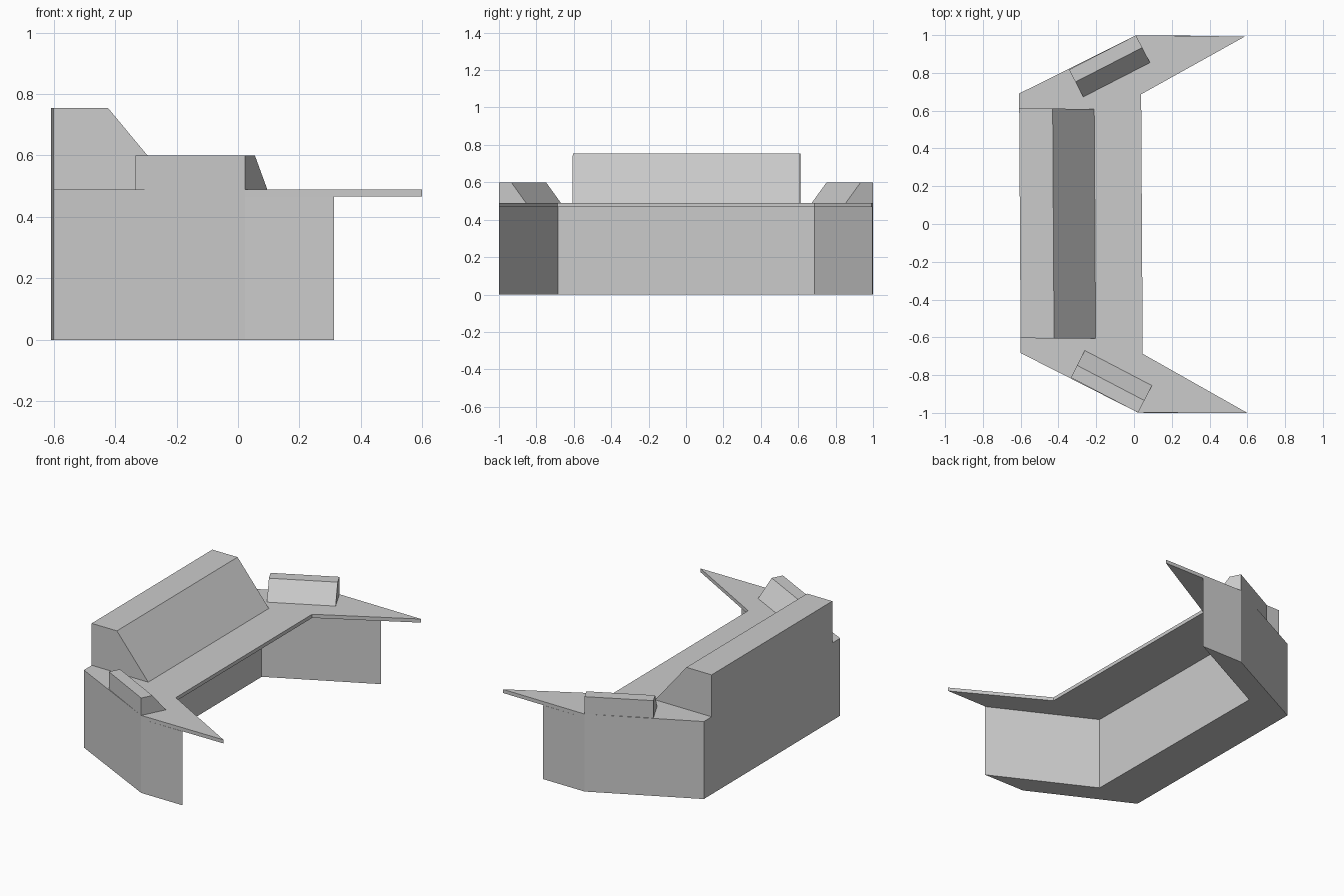
import bpy, bmesh

cube = bpy.data.objects.get("Cube")
if cube:
    bpy.data.objects.remove(cube, do_unlink=True)

grey = bpy.data.materials.new("plain grey")
grey.use_nodes = True
colour = (0.6, 0.6, 0.6, 1)
grey.diffuse_color = colour
grey.node_tree.nodes["Principled BSDF"].inputs["Base Color"].default_value = colour

SKEW = 0.006  # the desk is slightly out of square


def extrude(name, start, offset):
    """Prism from a closed 3D polygon swept along an offset."""
    bm = bmesh.new()
    face = bm.faces.new([bm.verts.new(p) for p in start])
    swept = bmesh.ops.extrude_face_region(bm, geom=[face], use_keep_orig=True)
    moved = [v for v in swept["geom"] if isinstance(v, bmesh.types.BMVert)]
    bmesh.ops.translate(bm, verts=moved, vec=offset)
    for v in bm.verts:
        x, y = v.co.x, v.co.y
        v.co.x, v.co.y = x - SKEW * y, y - SKEW * x
    bmesh.ops.recalc_face_normals(bm, faces=bm.faces)
    mesh = bpy.data.meshes.new(name)
    bm.to_mesh(mesh)
    bm.free()
    mesh.materials.append(grey)
    obj = bpy.data.objects.new(name, mesh)
    bpy.context.collection.objects.link(obj)
    return obj


def mirrored_plan(half, z):
    """Complete a plan outline by mirroring its +y half."""
    return [(x, y, z) for x, y in half] + [(x, -y, z) for x, y in reversed(half)]


BACK, TOP, SLAB = -0.604, 0.49, 0.023
outer = [(BACK, 0.687), (0.016, 0.999)]

# Desk body: a folded wall with angled wings
extrude("desk_body", mirrored_plan(outer + [(0.307, 0.999), (-0.311, 0.685)], 0),
        (0, 0, TOP - SLAB))

# Thin worktop overhanging the inside, with pointed wing tips
extrude("worktop", mirrored_plan(outer + [(0.593, 0.996), (0.042, 0.687)], TOP - SLAB),
        (0, 0, SLAB))

# Raised console along the back, sloping towards the inside
profile = [(BACK, TOP), (BACK, 0.755), (-0.427, 0.755), (-0.207, TOP)]
extrude("rear_console", [(x, -0.608, z) for x, z in profile], (0, 1.216, 0))

# Small sloped consoles on both wings
for name, side in (("left_wing_console", 1), ("right_wing_console", -1)):
    x, y = -0.339, 0.815
    dx, dy = 0.074, -0.144   # direction across the wing
    section = [(0, TOP), (0, 0.6), (0.45, 0.6), (1, TOP)]
    extrude(name, [(x + dx * t, side * (y + dy * t), z) for t, z in section],
            (0.355, side * 0.184, 0))
